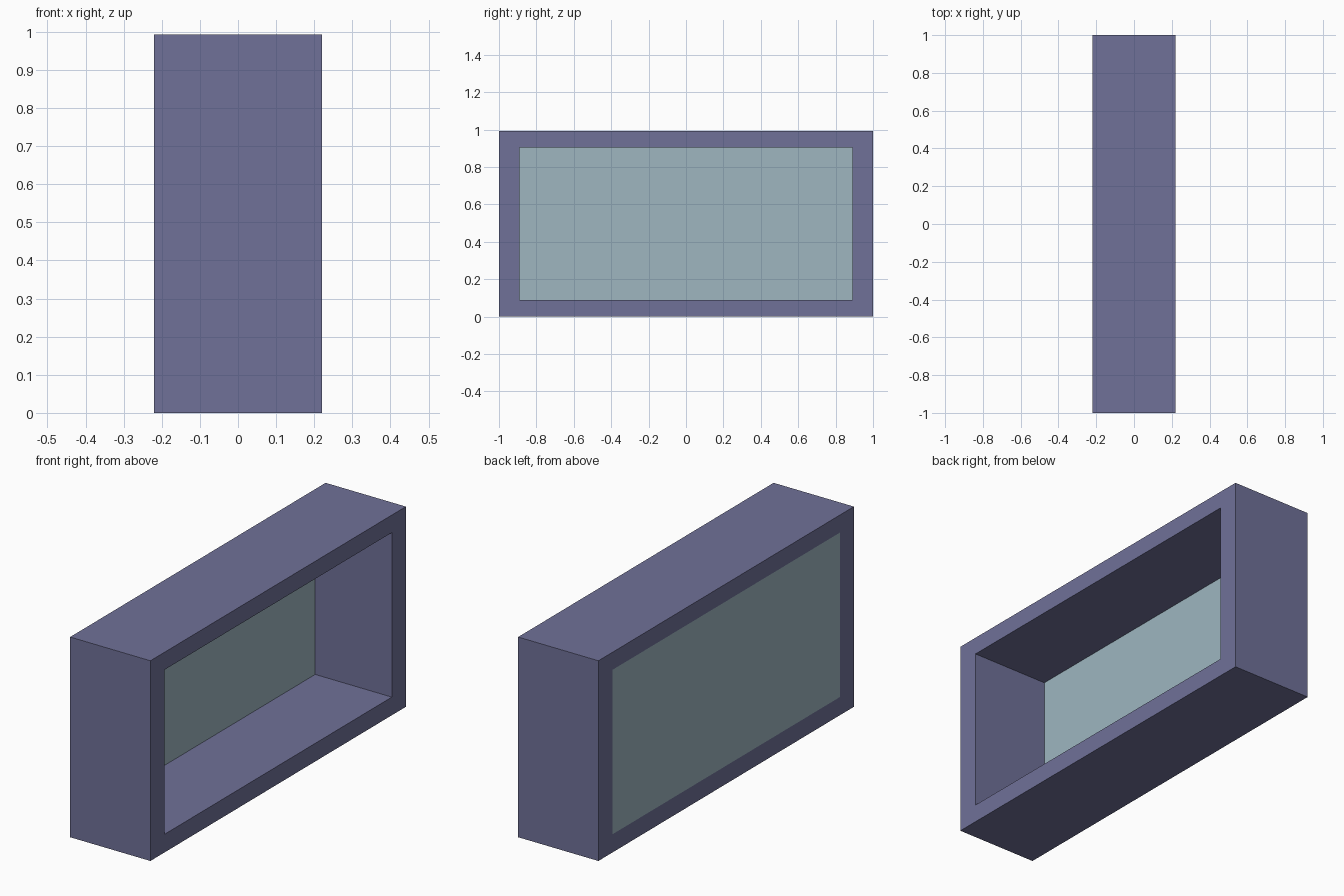
import bpy, bmesh

if "Cube" in bpy.data.objects:
    bpy.data.objects.remove(bpy.data.objects["Cube"])

HALF_X, HALF_Y, TOP = 0.22, 1.0, 0.992      # outer size of the box
IN_Y, IN_Z0, IN_Z1 = 0.89, 0.09, 0.905      # opening
PANEL_T = 0.02                              # back panel thickness


def material(name, rgb):
    m = bpy.data.materials.new(name)
    m.diffuse_color = (*rgb, 1.0)
    m.use_nodes = True
    m.node_tree.nodes["Principled BSDF"].inputs["Base Color"].default_value = m.diffuse_color
    return m


def finish(name, bm, mat):
    bmesh.ops.recalc_face_normals(bm, faces=bm.faces[:])
    mesh = bpy.data.meshes.new(name)
    bm.to_mesh(mesh)
    bm.free()
    mesh.materials.append(mat)
    ob = bpy.data.objects.new(name, mesh)
    bpy.context.collection.objects.link(ob)
    return ob


def rect(y, z0, z1):
    return [(-y, z0), (y, z0), (y, z1), (-y, z1)]


frame_mat = material("slate purple", (0.162, 0.165, 0.315))
panel_mat = material("pale blue grey", (0.342, 0.468, 0.527))

# Frame: a rectangular tube running along x, with mitred corners
bm = bmesh.new()
rings = [[bm.verts.new((x, y, z)) for y, z in profile]
         for x, profile in ((-HALF_X, rect(HALF_Y, 0, TOP)),
                            (HALF_X, rect(HALF_Y, 0, TOP)),
                            (HALF_X, rect(IN_Y, IN_Z0, IN_Z1)),
                            (-HALF_X, rect(IN_Y, IN_Z0, IN_Z1)))]
for r in range(4):
    a, b = rings[r], rings[(r + 1) % 4]
    for i in range(4):
        j = (i + 1) % 4
        bm.faces.new((a[i], a[j], b[j], b[i]))
finish("frame", bm, frame_mat)

# Back panel: thin plate filling the opening, flush with the rear of the frame
bm = bmesh.new()
bmesh.ops.create_cube(bm, size=1.0)
bmesh.ops.scale(bm, vec=(PANEL_T, 2 * IN_Y, IN_Z1 - IN_Z0), verts=bm.verts[:])
bmesh.ops.translate(bm, vec=(-HALF_X + PANEL_T / 2, 0, (IN_Z0 + IN_Z1) / 2),
                    verts=bm.verts[:])
finish("back_panel", bm, panel_mat)
